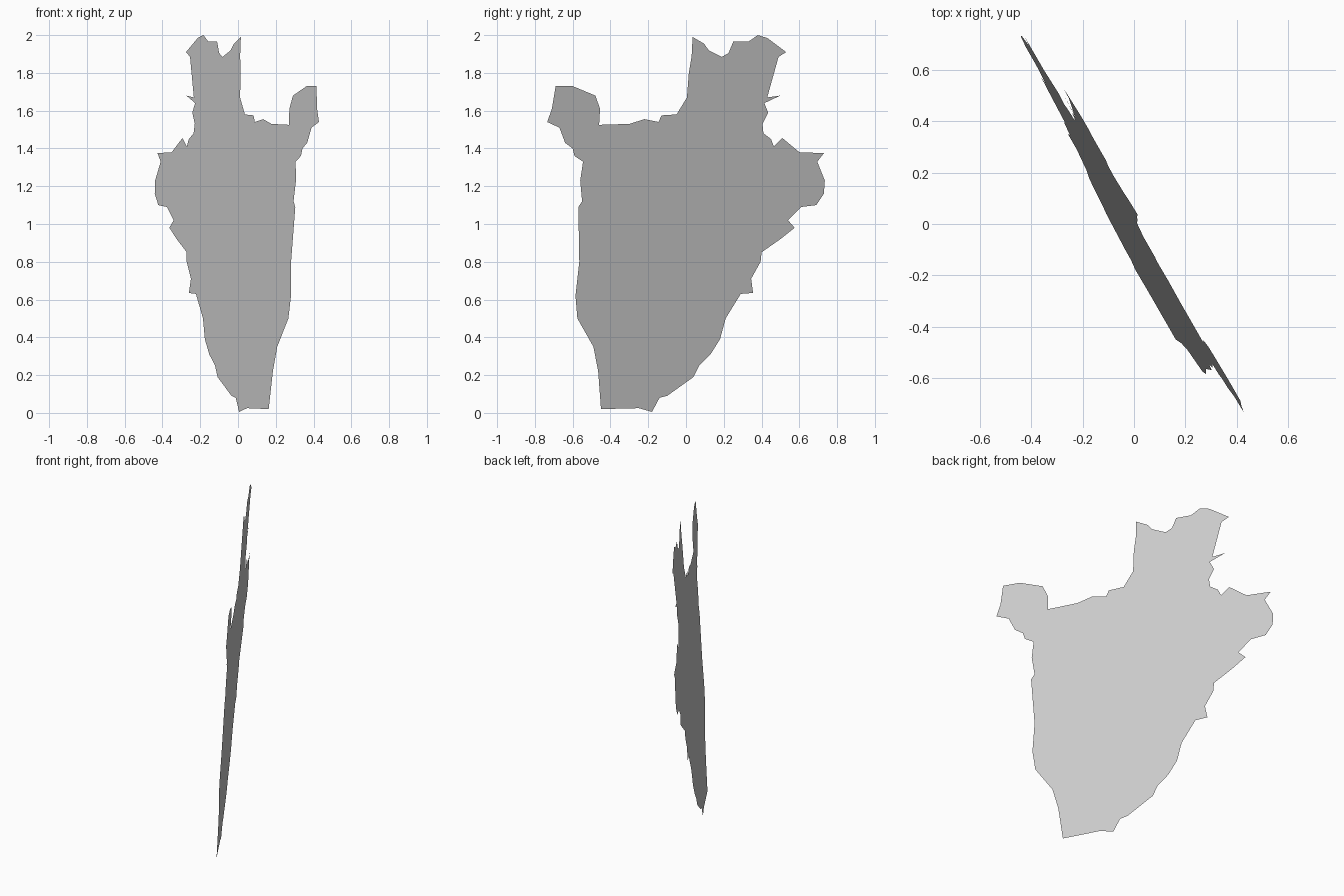
import bpy, bmesh

# Coastline profile as seen from the right side: (y, z)
outline = [
    (-.45, .02), (-.25, .025), (-.18, .005), (-.14, .08), (-.10, .09),
    (.04, .19), (.07, .25), (.13, .31), (.18, .39), (.21, .50),
    (.29, .63), (.355, .635), (.345, .71), (.395, .80), (.40, .85),
    (.50, .92), (.575, .98), (.54, 1.02), (.61, 1.09), (.69, 1.10),
    (.73, 1.16), (.735, 1.23), (.695, 1.33), (.73, 1.375), (.60, 1.38),
    (.51, 1.455), (.465, 1.41), (.45, 1.45), (.41, 1.48), (.405, 1.53),
    (.435, 1.59), (.415, 1.64), (.50, 1.68), (.43, 1.67), (.49, 1.885),
    (.53, 1.91), (.43, 1.985), (.38, 2.0), (.33, 1.965), (.25, 1.965),
    (.225, 1.905), (.19, 1.885), (.12, 1.92), (.095, 1.955), (.035, 1.99),
    (.03, 1.89), (.015, 1.80), (.005, 1.67), (-.05, 1.58), (-.13, 1.575),
    (-.145, 1.54), (-.22, 1.555), (-.30, 1.53), (-.46, 1.525), (-.455, 1.61),
    (-.48, 1.68), (-.60, 1.73), (-.69, 1.73), (-.71, 1.61), (-.735, 1.54),
    (-.67, 1.51), (-.64, 1.43), (-.60, 1.40), (-.59, 1.36), (-.545, 1.33),
    (-.56, 1.23), (-.55, 1.12), (-.57, 1.09), (-.565, .80), (-.585, .62),
    (-.575, .50), (-.49, .35), (-.465, .22),
]


def on_sheet(y, z):
    """Place a profile point on the turned, slightly leaning plane."""
    return (-0.576 * y + 0.067 * z - 0.098, y, z)


# Flat, paper-thin sheet
bm = bmesh.new()
bm.faces.new([bm.verts.new(on_sheet(y, z)) for y, z in outline])
bmesh.ops.triangulate(bm, faces=bm.faces[:])
mesh = bpy.data.meshes.new("flat_map_sheet")
bm.to_mesh(mesh)
bm.free()
sheet = bpy.data.objects.new("flat_map_sheet", mesh)
bpy.context.collection.objects.link(sheet)
